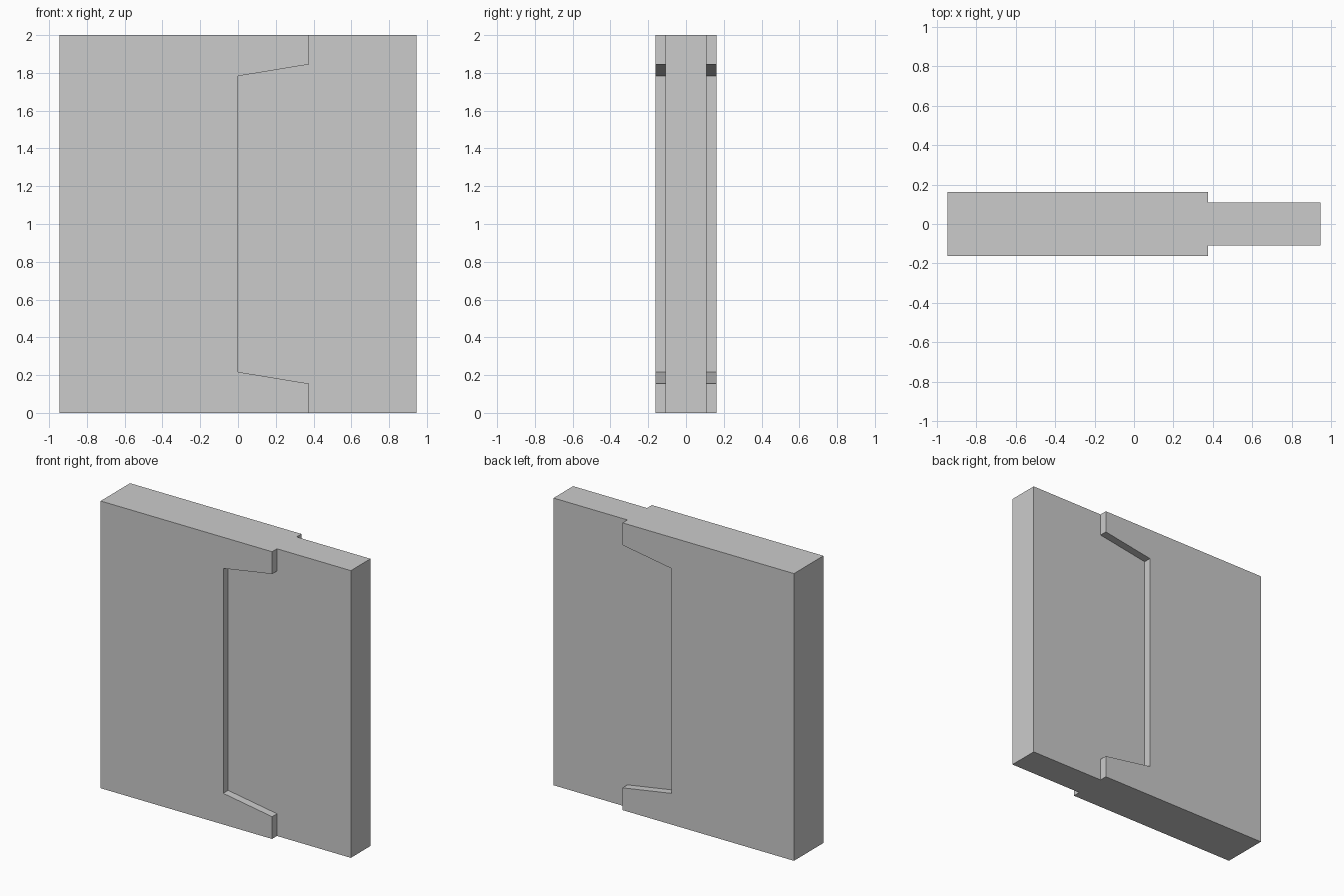
import bpy, bmesh

if "Cube" in bpy.data.objects:
    bpy.data.objects.remove(bpy.data.objects["Cube"])

HALF_W, HEIGHT = 0.945, 2.0
THICK, THIN = 0.162, 0.108   # half depths of the raised and recessed areas


def prism(name, profile, y0, y1):
    """Extrude an x-z profile from y0 to y1."""
    bm = bmesh.new()
    face = bm.faces.new([bm.verts.new((x, y0, z)) for x, z in profile])
    ext = bmesh.ops.extrude_face_region(bm, geom=[face])
    verts = [g for g in ext["geom"] if isinstance(g, bmesh.types.BMVert)]
    bmesh.ops.translate(bm, verts=verts, vec=(0, y1 - y0, 0))
    bmesh.ops.recalc_face_normals(bm, faces=bm.faces[:])
    mesh = bpy.data.meshes.new(name)
    bm.to_mesh(mesh)
    bm.free()
    obj = bpy.data.objects.new(name, mesh)
    bpy.context.collection.objects.link(obj)
    return obj


# Full-thickness slab
panel = prism("wall_panel", [(-HALF_W, 0), (HALF_W, 0),
                             (HALF_W, HEIGHT), (-HALF_W, HEIGHT)], -THICK, THICK)

# Recess outline: lower half, mirrored about mid height
lower = [(1.1, -0.1), (0.376, -0.1), (0.376, 0.155), (0.0, 0.217)]
recess = lower + [(x, HEIGHT - z) for x, z in reversed(lower)]

# Cut the recess into the front and back
cutters = []
for side, label in ((-1, "front"), (1, "back")):
    cutter = prism(label + "_recess_cutter", recess, side * THIN, side * 0.3)
    cutter.hide_render = True
    cutters.append(cutter)
    mod = panel.modifiers.new(label + "_recess", 'BOOLEAN')
    mod.operation = 'DIFFERENCE'
    mod.solver = 'EXACT'
    mod.object = cutter

# Apply the cuts and discard the cutters
bpy.context.view_layer.objects.active = panel
for mod in list(panel.modifiers):
    bpy.ops.object.modifier_apply(modifier=mod.name)
for cutter in cutters:
    bpy.data.objects.remove(cutter)
